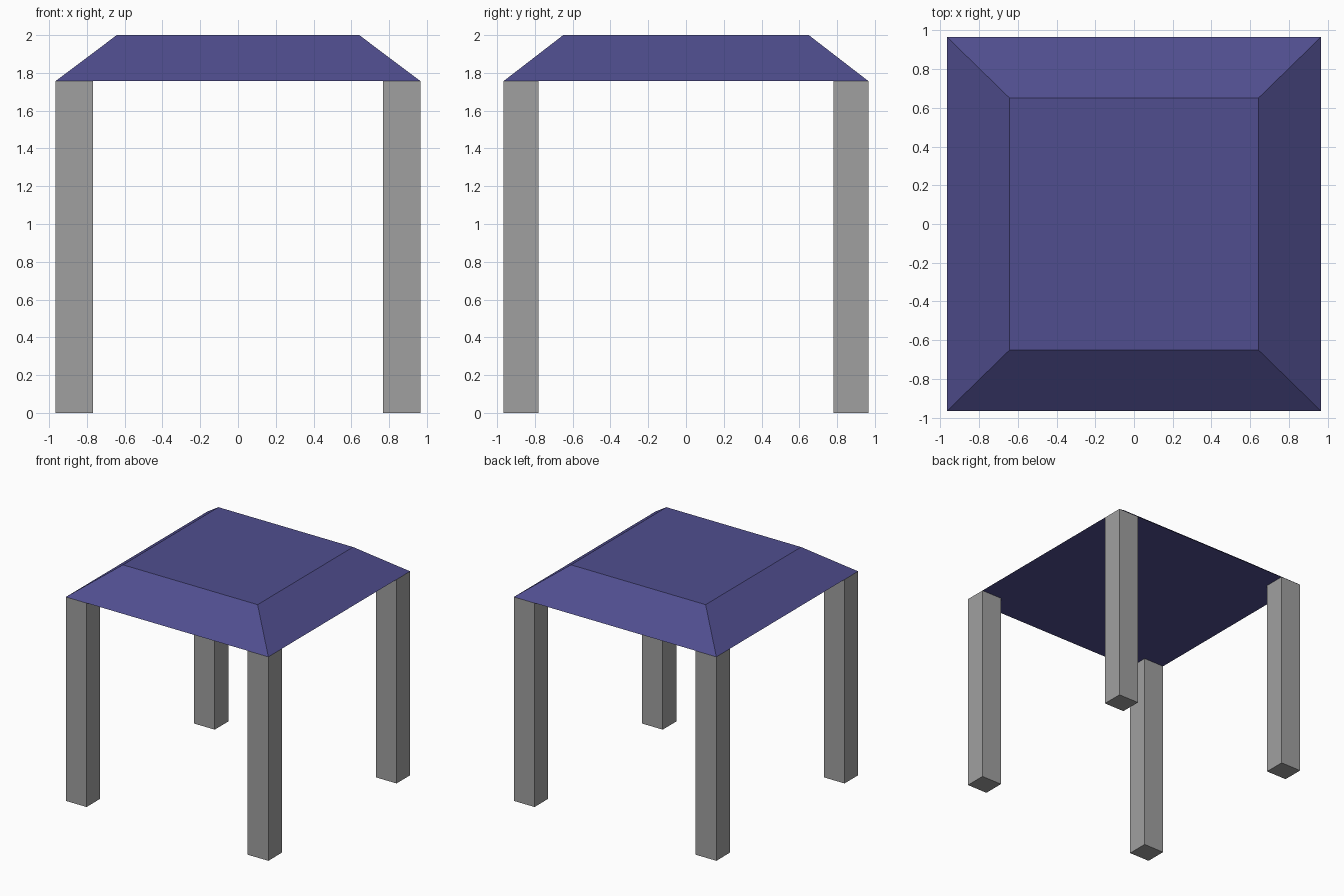
import bpy, bmesh

if "Cube" in bpy.data.objects:
    bpy.data.objects.remove(bpy.data.objects["Cube"])


def material(name, rgb):
    m = bpy.data.materials.new(name)
    m.diffuse_color = (*rgb, 1.0)
    m.use_nodes = True
    m.node_tree.nodes["Principled BSDF"].inputs["Base Color"].default_value = m.diffuse_color
    return m


def block(name, low, high, mat, top_inset=(0, 0)):
    """Box between two corners; the top face can be drawn in by x and y."""
    bm = bmesh.new()
    bmesh.ops.create_cube(bm, size=2)
    mid = [(a + b) / 2 for a, b in zip(low, high)]
    half = [(b - a) / 2 for a, b in zip(low, high)]
    for v in bm.verts:
        inset = top_inset if v.co.z > 0 else (0, 0)
        v.co = (mid[0] + v.co.x * (half[0] - inset[0]),
                mid[1] + v.co.y * (half[1] - inset[1]),
                mid[2] + v.co.z * half[2])
    mesh = bpy.data.meshes.new(name)
    bm.to_mesh(mesh)
    bm.free()
    mesh.materials.append(mat)
    obj = bpy.data.objects.new(name, mesh)
    bpy.context.collection.objects.link(obj)
    return obj


blue = material("slate blue", (0.080, 0.076, 0.275))
grey = material("post grey", (0.352, 0.352, 0.352))

EDGE = 0.965        # half width of the roof
EAVES = 1.757       # height where posts meet the roof
POST = (0.197, 0.185)

# Roof: flat-topped hip with a flat underside
block("canopy_roof", (-EDGE, -EDGE, EAVES), (EDGE, EDGE, 2.0), blue,
      top_inset=(0.323, 0.315))

# Four corner posts, flush with the eaves
for y_name, sy in (("front", -1), ("back", 1)):
    for x_name, sx in (("left", -1), ("right", 1)):
        xs = sorted((sx * EDGE, sx * (EDGE - POST[0])))
        ys = sorted((sy * EDGE, sy * (EDGE - POST[1])))
        block(f"{y_name}_{x_name}_post", (xs[0], ys[0], 0.0),
              (xs[1], ys[1], EAVES), grey)
